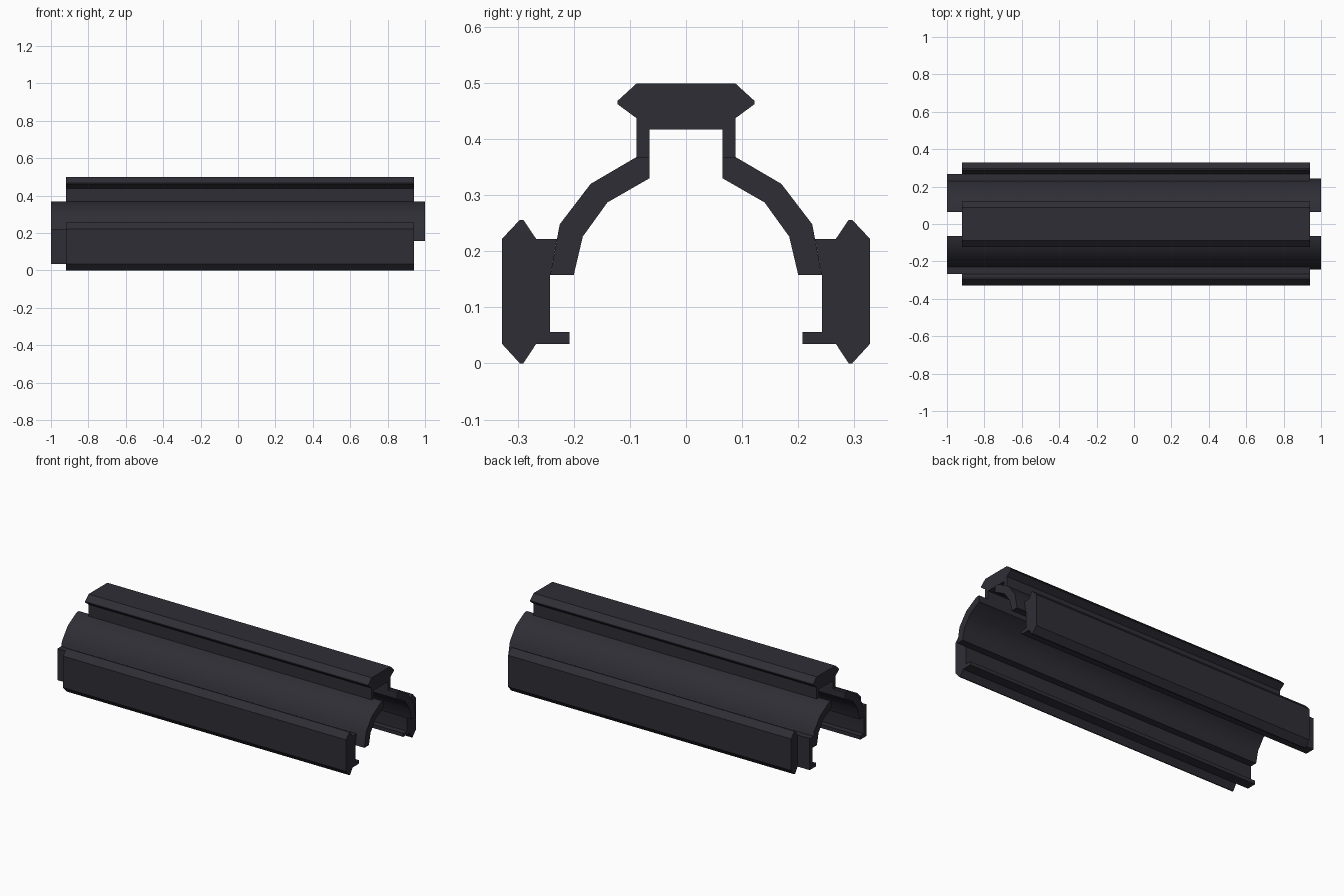
import bpy, bmesh, math

if "Cube" in bpy.data.objects:
    bpy.data.objects.remove(bpy.data.objects["Cube"])

# one dark blue-grey finish
mat = bpy.data.materials.new("dark_gunmetal")
mat.diffuse_color = (0.028, 0.027, 0.036, 1.0)
mat.use_nodes = True
mat.node_tree.nodes["Principled BSDF"].inputs["Base Color"].default_value = mat.diffuse_color


def extrude_profile(name, pts, x0, x1, side=1):
    """Extrude a (y, z) profile along x; side=-1 mirrors it in y."""
    bm = bmesh.new()
    face = bm.faces.new([bm.verts.new((x0, y * side, z)) for y, z in pts])
    ext = bmesh.ops.extrude_face_region(bm, geom=[face], use_keep_orig=True)
    verts = [g for g in ext["geom"] if isinstance(g, bmesh.types.BMVert)]
    bmesh.ops.translate(bm, vec=(x1 - x0, 0, 0), verts=verts)
    bmesh.ops.recalc_face_normals(bm, faces=bm.faces)
    mesh = bpy.data.meshes.new(name)
    bm.to_mesh(mesh)
    bm.free()
    mesh.materials.append(mat)
    obj = bpy.data.objects.new(name, mesh)
    bpy.context.collection.objects.link(obj)
    bpy.ops.object.select_all(action='DESELECT')
    obj.select_set(True)
    bpy.context.view_layer.objects.active = obj
    bpy.ops.object.shade_smooth_by_angle(angle=math.radians(32))
    return obj


RAIL_X = (-0.92, 0.94)

# top rail: bevelled cap with two legs standing on the shell
half = [(0.065, 0.417), (0.065, 0.368), (0.088, 0.368), (0.088, 0.437),
        (0.122, 0.462), (0.122, 0.468), (0.088, 0.499)]
extrude_profile("top_rail", half + [(-y, z) for y, z in reversed(half)], *RAIL_X)

shell = [(0.065, 0.330), (0.140, 0.287), (0.184, 0.226), (0.200, 0.158),
         (0.242, 0.158), (0.225, 0.248), (0.170, 0.320), (0.088, 0.368),
         (0.065, 0.368)]
strip = [(0.267, 0.222), (0.230, 0.222), (0.242, 0.158), (0.242, 0.056),
         (0.208, 0.056), (0.208, 0.035), (0.267, 0.035)]
rail = [(0.267, 0.222), (0.290, 0.256), (0.296, 0.256), (0.328, 0.222),
        (0.328, 0.035), (0.296, 0.0), (0.290, 0.0), (0.267, 0.035)]

for label, side in (("back", 1), ("front", -1)):
    # curved shell half, the full length
    extrude_profile(label + "_shell", shell, -1.0, 1.0, side)
    # inner strip with lip, flush with the shell at the left end
    extrude_profile(label + "_inner_strip", strip, -1.0, 0.94, side)
    # bevelled side rail
    extrude_profile(label + "_side_rail", rail, *RAIL_X, side)
